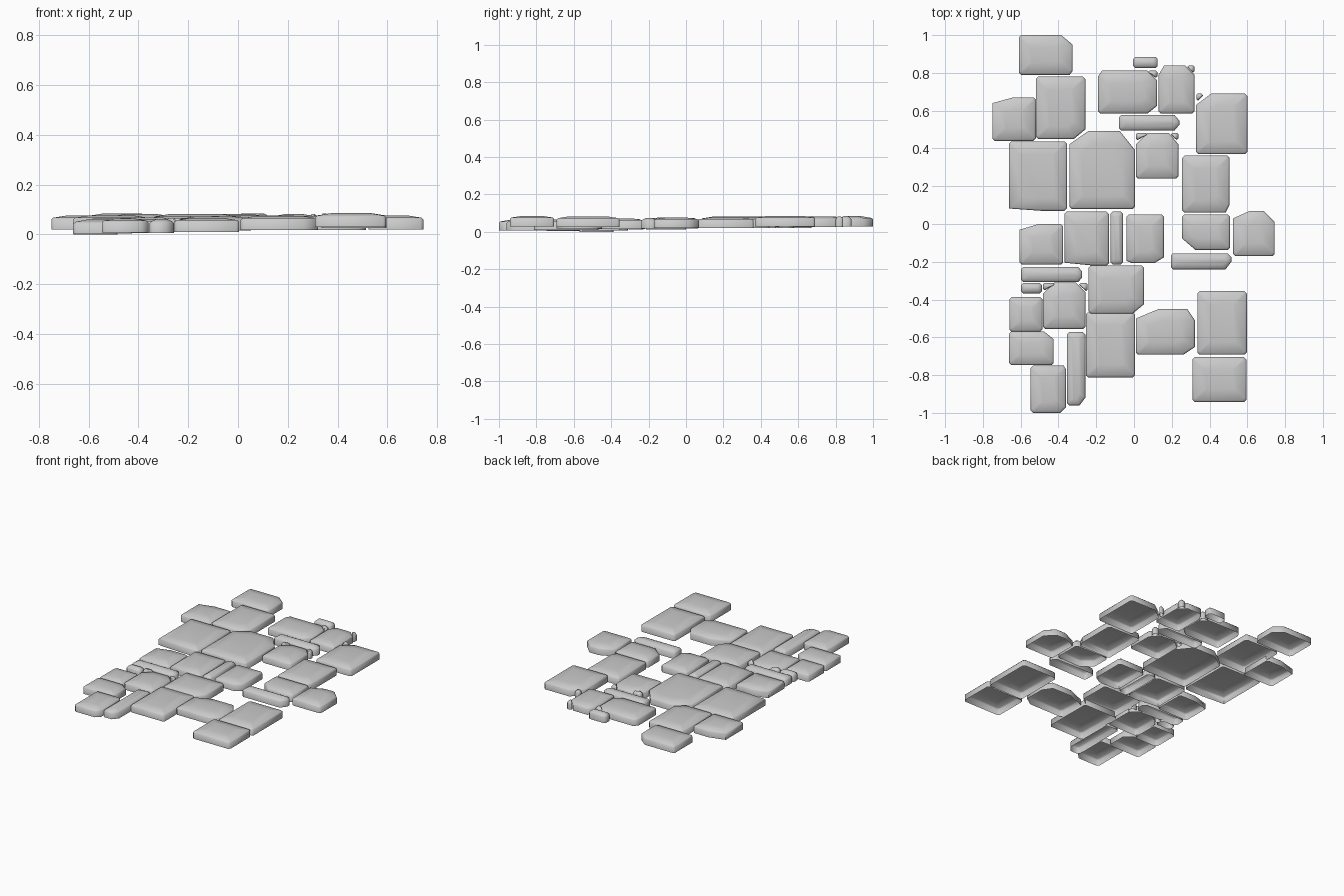
import bpy, bmesh, math

stone_grey = bpy.data.materials.new("stone grey")
stone_grey.diffuse_color = (0.6, 0.6, 0.6, 1)


def outline(x0, x1, y0, y1, cuts):
    """Rectangle with each corner clipped; counter-clockwise points."""
    d = min(0.012, 0.2 * (x1 - x0), 0.2 * (y1 - y0))
    (ax, ay), (bx, by), (cx, cy), (dx, dy) = [cuts.get(k, (d, d)) for k in ("bl", "br", "tr", "tl")]
    return [(x0, y0 + ay), (x0 + ax, y0), (x1 - bx, y0), (x1, y0 + by),
            (x1, y1 - cy), (x1 - cx, y1), (x0 + dx, y1), (x0, y1 - dy)]


def stone(name, x0, x1, y0, y1, z, cuts=None):
    """Open-bottomed stone: straight wall, rounded shoulder, low crown."""
    w, h = x1 - x0, y1 - y0
    mx, my = (x0 + x1) / 2, (y0 + y1) / 2
    small = min(w, h)
    pts = outline(x0, x1, y0, y1, cuts or {})
    rings = [(0, 0), (0, 0.039), (min(0.008, small * 0.1), 0.047),
             (min(0.065, small * 0.3), 0.056)]
    bm = bmesh.new()
    prev = None
    for inset, dz in rings:
        sx, sy = 1 - 2 * inset / w, 1 - 2 * inset / h
        ring = [bm.verts.new((mx + (x - mx) * sx, my + (y - my) * sy, z + dz)) for x, y in pts]
        if prev:
            for i in range(8):
                j = (i + 1) % 8
                bm.faces.new((prev[i], prev[j], ring[j], ring[i]))
        prev = ring
    bm.faces.new(prev)
    mesh = bpy.data.meshes.new(name)
    bm.to_mesh(mesh)
    bm.free()
    mesh.materials.append(stone_grey)
    ob = bpy.data.objects.new(name, mesh)
    bpy.context.collection.objects.link(ob)
    bpy.ops.object.select_all(action='DESELECT')
    ob.select_set(True)
    bpy.context.view_layer.objects.active = ob
    bpy.ops.object.shade_smooth_by_angle(angle=math.radians(60))


# Each stone: x0, x1, y0, y1, base height, clipped corners
back_stones = [
    (-.61, -.325, .79, 1.0, .027, {"tr": (.06, .05), "br": (.015, .02)}),
    (-.52, -.258, .45, .78, .025, {"br": (.06, .05)}),
    (-.75, -.52, .44, .67, .02, {"tl": (.11, .03)}),
    (-.662, -.355, .07, .437, .02, {"bl": (.17, .012)}),
    (-.342, .005, .08, .492, .025, {"tl": (.10, .07), "tr": (.08, .10)}),
    (-.19, .122, .585, .812, .025, {"tr": (.05, .05), "br": (.05, .04), "tl": (.02, .03)}),
    (.13, .32, .585, .84, .025, {"tl": (.03, .05), "tr": (.05, .05)}),
    (-.005, .125, .825, .885, .027),
    (.328, .6, .37, .69, .029, {"tl": (.08, .06)}),
    (-.08, .24, .495, .577, .02, {"tr": (.025, .03), "br": (.025, .03)}),
    (.01, .235, .24, .482, .02, {"tl": (.06, .06), "tr": (.05, .06)}),
    (.255, .505, .06, .362, .02, {"br": (.02, .04)}),
]
middle_stones = [
    (.255, .508, -.137, .05, .02, {"bl": (.07, .06)}),
    (.525, .745, -.17, .07, .02, {"tl": (.09, .04), "tr": (.06, .06)}),
    (.195, .515, -.24, -.155, .018, {"tr": (.02, .02), "br": (.03, .04)}),
    (-.368, -.133, -.22, .065, .018, {"bl": (.15, .015)}),
    (-.125, -.058, -.215, .065, .018),
    (-.04, .158, -.207, .05, .02, {"br": (.05, .03), "bl": (.03, .012)}),
    (-.605, -.375, -.215, .0, .012, {"tl": (.1, .03)}),
    (-.597, -.275, -.308, -.227, .012, {"tr": (.02, .025), "br": (.02, .025)}),
    (-.597, -.488, -.368, -.312, .01),
    (-.482, -.257, -.555, -.31, .006, {"tl": (.06, .06), "tr": (.05, .05)}),
    (-.24, .053, -.475, -.22, .015, {"br": (.06, .05)}),
]
front_stones = [
    (-.66, -.484, -.57, -.387, .0),
    (-.662, -.425, -.747, -.57, .003, {"tr": (.05, .04)}),
    (-.355, -.258, -.96, -.573, .006, {"br": (.03, .04)}),
    (-.547, -.36, -1.0, -.75, .008, {"br": (.03, .03), "tr": (.012, .02)}),
    (-.255, .005, -.812, -.468, .01),
    (.01, .322, -.692, -.45, .018, {"tr": (.04, .06), "br": (.06, .04), "tl": (.12, .05)}),
    (.335, .597, -.692, -.355, .026),
    (.31, .595, -.942, -.705, .029),
]
# Little chips that fill clipped corners
chips = [
    (.284, .32, .80, .84, .025, {"bl": (.028, .03)}),
    (.33, .365, .655, .69, .027, {"br": (.025, .025)}),
    (.01, .07, .445, .482, .02, {"br": (.05, .028)}),
    (.195, .235, .445, .482, .02, {"bl": (.03, .028)}),
    (.075, .124, .775, .812, .025, {"bl": (.038, .028)}),
    (-.482, -.42, -.35, -.312, .01, {"br": (.05, .03)}),
    (-.29, -.245, -.355, -.312, .01, {"bl": (.035, .032)}),
]

for group, rows in (("back_stone", back_stones), ("middle_stone", middle_stones),
                    ("front_stone", front_stones), ("stone_chip", chips)):
    for i, row in enumerate(rows, 1):
        stone(f"{group}_{i}", *row)
